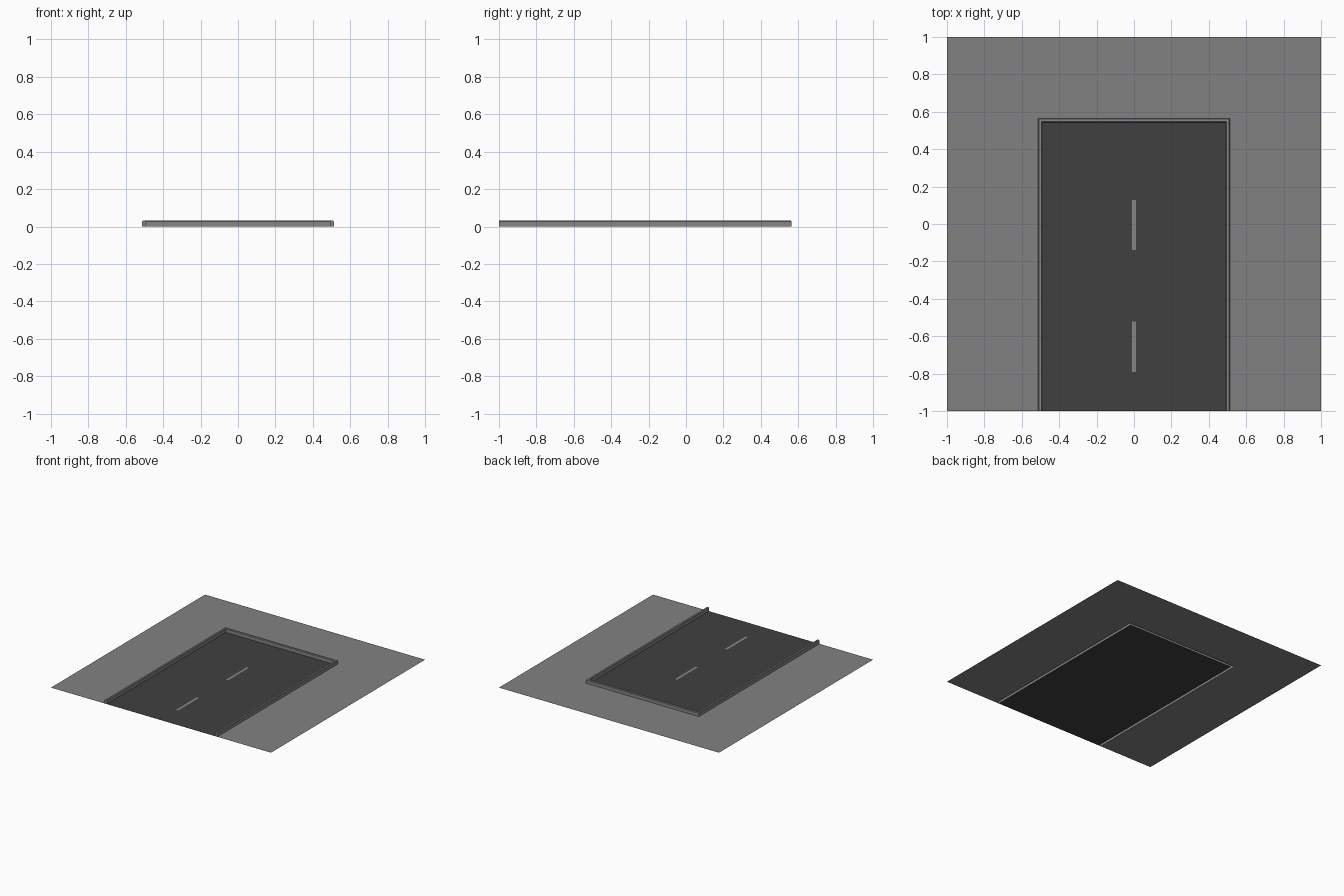
import bpy, bmesh

if "Cube" in bpy.data.objects:
    bpy.data.objects.remove(bpy.data.objects["Cube"])

# Key dimensions
INNER_X, INNER_Y = 0.491, 0.544    # road edge
CURB_W, CURB_H = 0.021, 0.031


def material(name, r, g, b):
    m = bpy.data.materials.new(name)
    m.diffuse_color = (r, g, b, 1)
    m.use_nodes = True
    m.node_tree.nodes["Principled BSDF"].inputs["Base Color"].default_value = m.diffuse_color
    return m


PAVING = material("paving grey", 0.222, 0.222, 0.226)
KERB = material("kerb grey", 0.24, 0.24, 0.24)
ASPHALT = material("asphalt", 0.051, 0.051, 0.051)
PAINT = material("road paint grey", 0.25, 0.25, 0.25)


def add_object(name, bm, mat):
    mesh = bpy.data.meshes.new(name)
    bm.to_mesh(mesh)
    bm.free()
    mesh.materials.append(mat)
    ob = bpy.data.objects.new(name, mesh)
    bpy.context.collection.objects.link(ob)
    return ob


def flat(name, points, z, mat):
    """Single upward-facing polygon."""
    bm = bmesh.new()
    face = bm.faces.new([bm.verts.new((x, y, z)) for x, y in points])
    face.normal_update()
    if face.normal.z < 0:
        face.normal_flip()
    add_object(name, bm, mat)


def rect(x, y0, y1):
    return [(-x, y0), (x, y0), (x, y1), (-x, y1)]


# Pavement: U shape around the road and kerb
ox, oy = INNER_X + CURB_W, INNER_Y + CURB_W
flat("pavement", [(-1, -1), (-ox, -1), (-ox, oy), (ox, oy),
                  (ox, -1), (1, -1), (1, 1), (-1, 1)], 0, PAVING)

# Road surface and centre dashes
flat("road", rect(INNER_X, -1, INNER_Y), 0, ASPHALT)
for i, (y0, y1) in enumerate([(-0.79, -0.52), (-0.14, 0.127)]):
    flat(f"centre_dash_{i + 1}", rect(0.01, y0, y1), 0.002, PAINT)

# Kerb: bevelled profile (outward offset, height) swept round three sides
b = 0.004
profile = [(0, 0), (0, CURB_H - b), (b, CURB_H), (CURB_W - b, CURB_H),
           (CURB_W, CURB_H - b), (CURB_W, 0)]
bm = bmesh.new()
stations = []
for sx, back in [(-1, False), (-1, True), (1, True), (1, False)]:
    stations.append([bm.verts.new((sx * (INNER_X + d), INNER_Y + d if back else -1, z))
                     for d, z in profile])
for s, t in zip(stations, stations[1:]):
    for i in range(len(profile) - 1):
        bm.faces.new((s[i], s[i + 1], t[i + 1], t[i]))
bm.faces.new(stations[0])
bm.faces.new(stations[-1])
bmesh.ops.recalc_face_normals(bm, faces=bm.faces)
# make sure the kerb top faces up
top = max(bm.faces, key=lambda f: f.calc_center_median().z)
if top.normal.z < 0:
    bmesh.ops.reverse_faces(bm, faces=bm.faces)
add_object("kerb", bm, KERB)
